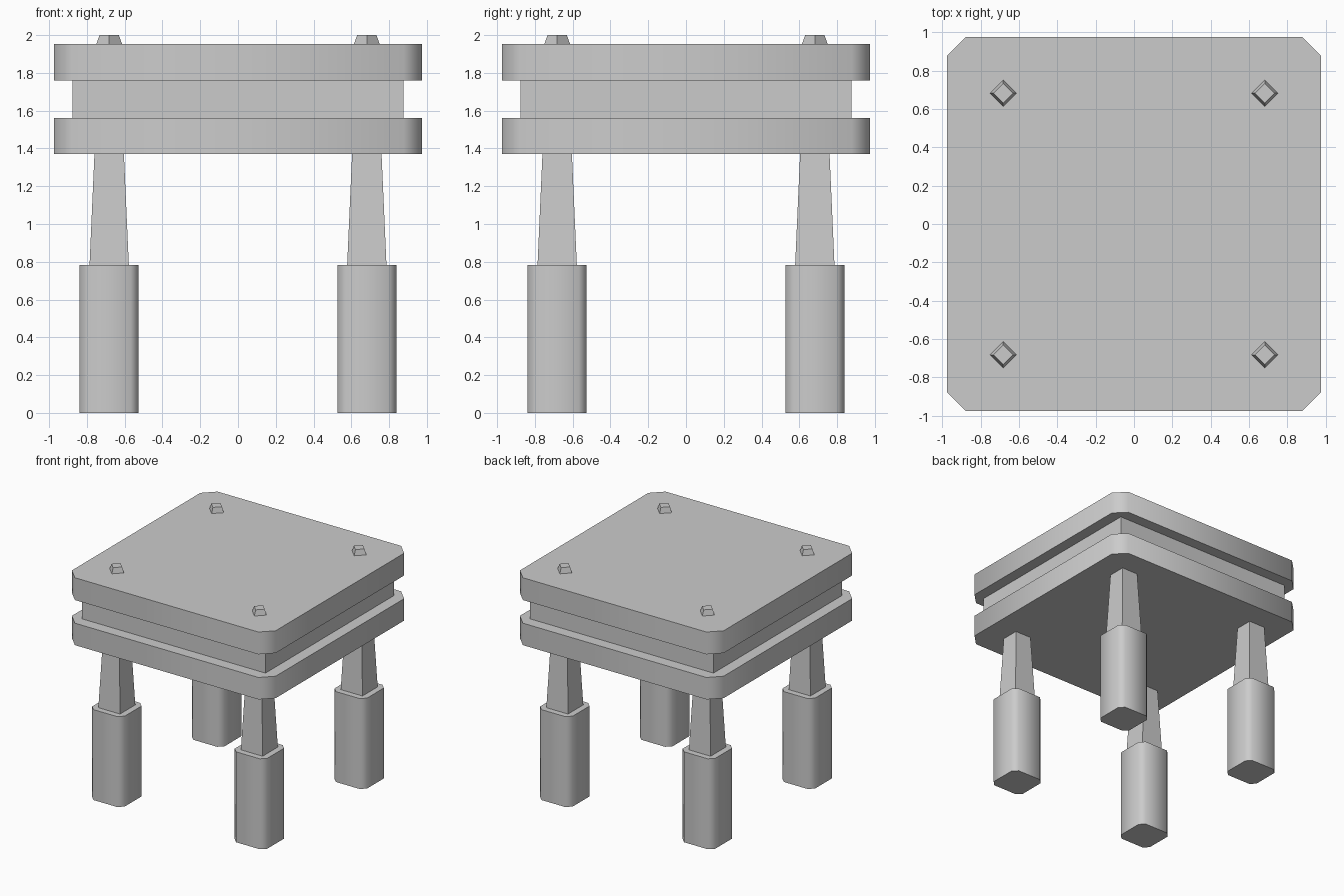
import bpy, bmesh, math

if "Cube" in bpy.data.objects:
    bpy.data.objects.remove(bpy.data.objects["Cube"])


def prism(name, x, y, z0, z1, half, chamfer=0.0, half_top=None):
    """Square block, optionally tapered, with optionally cut corners."""
    def ring(h):
        if not chamfer:
            return [(h, -h), (h, h), (-h, h), (-h, -h)]
        c = h - chamfer
        return [(c, -h), (h, -c), (h, c), (c, h), (-c, h), (-h, c), (-h, -c), (-c, -h)]

    bm = bmesh.new()
    low = [bm.verts.new((px, py, 0)) for px, py in ring(half)]
    top = [bm.verts.new((px, py, z1 - z0)) for px, py in ring(half_top or half)]
    n = len(low)
    bm.faces.new(low[::-1])
    bm.faces.new(top)
    for i in range(n):
        j = (i + 1) % n
        bm.faces.new((low[i], low[j], top[j], top[i]))
    mesh = bpy.data.meshes.new(name)
    bm.to_mesh(mesh)
    bm.free()
    ob = bpy.data.objects.new(name, mesh)
    ob.location = (x, y, z0)
    bpy.context.collection.objects.link(ob)
    # cut corners shade smoothly, square edges stay sharp
    if chamfer:
        bpy.ops.object.select_all(action='DESELECT')
        ob.select_set(True)
        bpy.context.view_layer.objects.active = ob
        bpy.ops.object.shade_smooth_by_angle(angle=math.radians(50))
    return ob


# table top: two cut-corner slabs around a recessed core
prism("lower_slab", 0, 0, 1.37, 1.56, 0.975, 0.097)
prism("recessed_core", 0, 0, 1.56, 1.76, 0.877)
prism("upper_slab", 0, 0, 1.76, 1.953, 0.975, 0.097)

# four legs: foot sleeve, tapered post and peg poking through the top
for side, sx in (("left", -1), ("right", 1)):
    for end, sy in (("front", -1), ("back", 1)):
        x, y = 0.682 * sx, 0.682 * sy
        tag = f"{end}_{side}"
        prism(f"{tag}_foot", x, y, 0, 0.782, 0.156, 0.042)
        prism(f"{tag}_post", x, y, 0.782, 1.37, 0.104, half_top=0.078)
        peg = prism(f"{tag}_peg", x, y, 1.953, 2.0, 0.068 / math.sqrt(2),
                    half_top=0.051 / math.sqrt(2))
        peg.rotation_euler.z = math.radians(45)
